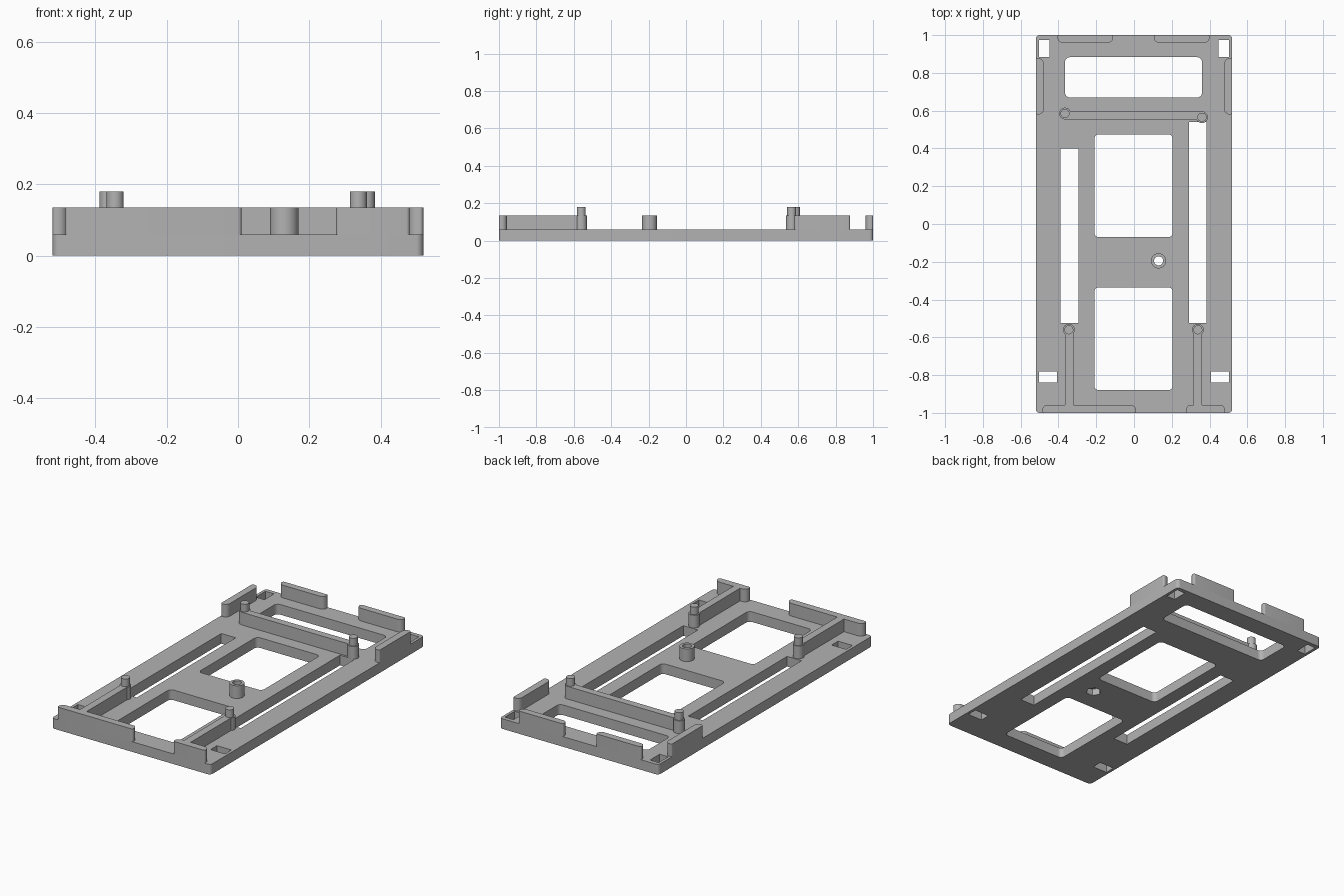
import bpy, bmesh
from math import cos, sin, pi, radians

if "Cube" in bpy.data.objects:
    bpy.data.objects.remove(bpy.data.objects["Cube"], do_unlink=True)

BASE, RAIL, PEG = 0.06, 0.135, 0.18     # heights of plate, rails and pegs

grey = bpy.data.materials.new("light grey plastic")
grey.use_nodes = True
colour = (0.45, 0.45, 0.45, 1)
grey.diffuse_color = colour
grey.node_tree.nodes["Principled BSDF"].inputs["Base Color"].default_value = colour


def prism(name, points, z0, z1):
    """Extrude a closed outline from z0 to z1."""
    bm = bmesh.new()
    face = bm.faces.new([bm.verts.new((x, y, z0)) for x, y in points])
    top = bmesh.ops.extrude_face_region(bm, geom=[face])["geom"]
    for v in top:
        if isinstance(v, bmesh.types.BMVert):
            v.co.z = z1
    bmesh.ops.recalc_face_normals(bm, faces=bm.faces)
    mesh = bpy.data.meshes.new(name)
    bm.to_mesh(mesh)
    bm.free()
    mesh.materials.append(grey)
    ob = bpy.data.objects.new(name, mesh)
    bpy.context.collection.objects.link(ob)
    return ob


def outline(x0, x1, y0, y1, radii):
    """Rectangle with its own radius for each corner: NE, NW, SW, SE."""
    corners = [(x1, y1, -1, -1), (x0, y1, 1, -1), (x0, y0, 1, 1), (x1, y0, -1, 1)]
    pts = []
    for q, ((x, y, sx, sy), r) in enumerate(zip(corners, radii)):
        if r == 0:
            pts.append((x, y))
            continue
        for i in range(9):
            a = (q + i / 8) * pi / 2
            pts.append((x + sx * r + r * cos(a), y + sy * r + r * sin(a)))
    return pts


def box(name, x0, x1, y0, y1, z0, z1, r=0.0):
    radii = r if isinstance(r, tuple) else (r,) * 4
    return prism(name, outline(x0, x1, y0, y1, radii), z0, z1)


def cylinder(name, x, y, r, z0, z1, sides=32):
    pts = [(x + r * cos(2 * pi * i / sides), y + r * sin(2 * pi * i / sides))
           for i in range(sides)]
    return prism(name, pts, z0, z1)


def select(ob):
    bpy.ops.object.select_all(action='DESELECT')
    ob.select_set(True)
    bpy.context.view_layer.objects.active = ob


def cut(ob, cutter):
    mod = ob.modifiers.new("cut", 'BOOLEAN')
    mod.operation, mod.solver, mod.object = 'DIFFERENCE', 'EXACT', cutter
    select(ob)
    bpy.ops.object.modifier_apply(modifier=mod.name)
    bpy.data.objects.remove(cutter, do_unlink=True)


parts = []

# Base plate with its windows, long slots and corner strap holes
plate = box("base_plate", -0.52, 0.52, -1, 1, 0, BASE, 0.02)
parts.append(plate)
openings = [
    (-0.365, 0.36, 0.67, 0.883, 0.025),
    (-0.21, 0.205, -0.07, 0.475, 0.025),
    (-0.21, 0.205, -0.88, -0.335, 0.025),
    (-0.39, -0.295, -0.525, 0.40, 0),
    (0.29, 0.385, -0.525, 0.54, 0),
]
for s in (-1, 1):
    for a, b, y0, y1 in ((0.447, 0.503, 0.885, 0.975), (0.408, 0.503, -0.84, -0.78)):
        openings.append((min(s * a, s * b), max(s * a, s * b), y0, y1, 0))
for x0, x1, y0, y1, r in openings:
    cut(plate, box("cutter", x0, x1, y0, y1, -0.1, 0.2, r))

# Screw boss: bored through, with a hexagonal nut pocket underneath
bx, by = 0.13, -0.195
boss = cylinder("screw_boss", bx, by, 0.04, BASE, RAIL)
parts.append(boss)
for ob in (plate, boss):
    cut(ob, cylinder("cutter", bx, by, 0.024, -0.1, 0.3))
cut(plate, cylinder("cutter", bx, by, 0.043, -0.1, 0.04, 6))

# Retaining rails along the edges, rounder on the inner corners
inner, outer = 0.028, 0.01
back, front = (outer, outer, inner, inner), (inner, inner, outer, outer)
left, right = (outer, inner, inner, outer), (inner, outer, outer, inner)
rails = [
    ("back_rail_right", -0.405, -0.11, 0.96, 1, back),
    ("back_rail_left", 0.105, 0.40, 0.96, 1, back),
    ("front_rail_right", -0.485, 0.01, -1, -0.957, front),
    ("front_rail_left", 0.275, 0.482, -1, -0.957, front),
    ("side_rail_right", -0.52, -0.478, 0.58, 0.877, right),
    ("side_rail_left", 0.478, 0.52, 0.58, 0.877, left),
]
for name, x0, x1, y0, y1, r in rails:
    parts.append(box(name, x0, x1, y0, y1, BASE, RAIL, r))

# Ribs joining the posts
parts.append(box("cross_rib", -0.365, 0.36, 0.552, 0.595, BASE, RAIL))
for name, x in (("front_rib_right", -0.343), ("front_rib_left", 0.338)):
    parts.append(box(name, x - 0.022, x + 0.022, -0.957, -0.56, BASE, RAIL))

# Stepped locating posts
posts = {"back_right": (-0.365, 0.585), "back_left": (0.36, 0.565),
         "front_right": (-0.345, -0.56), "front_left": (0.338, -0.56)}
for name, (x, y) in posts.items():
    parts.append(cylinder(name + "_post", x, y, 0.031, BASE, RAIL))
    parts.append(cylinder(name + "_peg", x, y, 0.024, RAIL, PEG))

for ob in parts:
    select(ob)
    bpy.ops.object.shade_smooth_by_angle(angle=radians(30))
